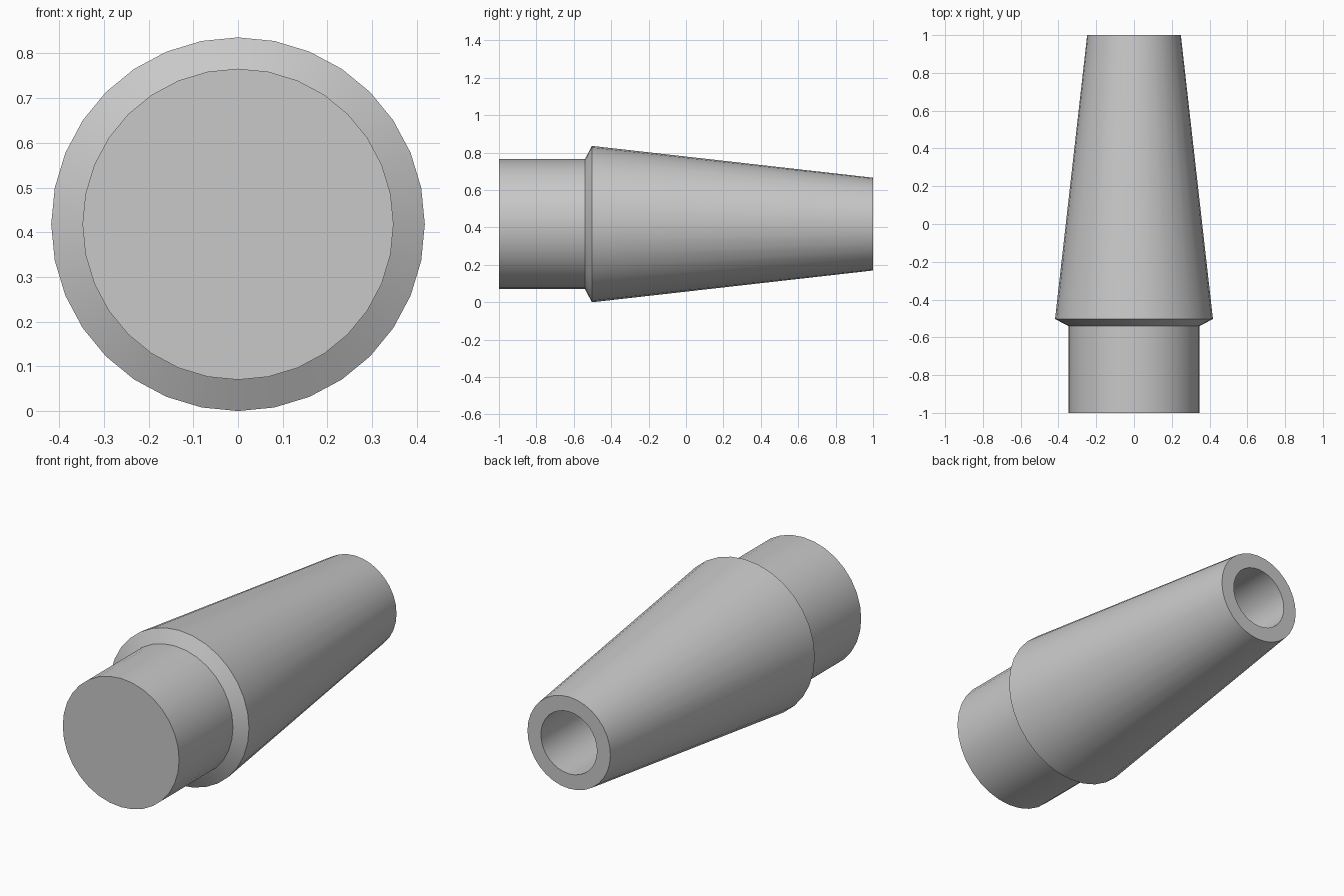
import bpy
import bmesh
from math import radians
from mathutils import Vector

# Remove the default object
cube = bpy.data.objects.get("Cube")
if cube:
    bpy.data.objects.remove(cube, do_unlink=True)

SIDES = 32
AXIS_HEIGHT = 0.418

# Plain grey material
grey = bpy.data.materials.new("plain_grey")
grey.use_nodes = True
colour = (0.58, 0.58, 0.58, 1)
grey.diffuse_color = colour
grey.node_tree.nodes["Principled BSDF"].inputs["Base Color"].default_value = colour


def lathe(name, profile):
    """Revolve (radius, y) points about the long axis; zero radius closes an end."""
    bm = bmesh.new()
    verts = [bm.verts.new((0, y, r)) for r, y in profile]
    edges = [bm.edges.new(pair) for pair in zip(verts, verts[1:])]
    bmesh.ops.spin(bm, geom=verts + edges, cent=Vector(), axis=(0, 1, 0),
                   angle=radians(360), steps=SIDES, use_merge=False)
    bmesh.ops.remove_doubles(bm, verts=bm.verts, dist=0.0001)
    # Turn the flat end fans into single faces
    bmesh.ops.dissolve_limit(bm, angle_limit=radians(0.5), verts=bm.verts, edges=bm.edges)
    bmesh.ops.recalc_face_normals(bm, faces=bm.faces)
    mesh = bpy.data.meshes.new(name)
    bm.to_mesh(mesh)
    bm.free()
    mesh.materials.append(grey)
    obj = bpy.data.objects.new(name, mesh)
    obj.location.z = AXIS_HEIGHT
    bpy.context.collection.objects.link(obj)
    return obj


# Round plug, bevelled shoulder, tapered sleeve and blind bore in one profile
body = lathe("tapered_sleeve", [
    (0, -1), (0.348, -1), (0.348, -0.54), (0.418, -0.503),
    (0.248, 1), (0.168, 1), (0.168, -0.5), (0, -0.5),
])

bpy.ops.object.select_all(action="DESELECT")
body.select_set(True)
bpy.context.view_layer.objects.active = body
bpy.ops.object.shade_smooth_by_angle(angle=radians(30))
